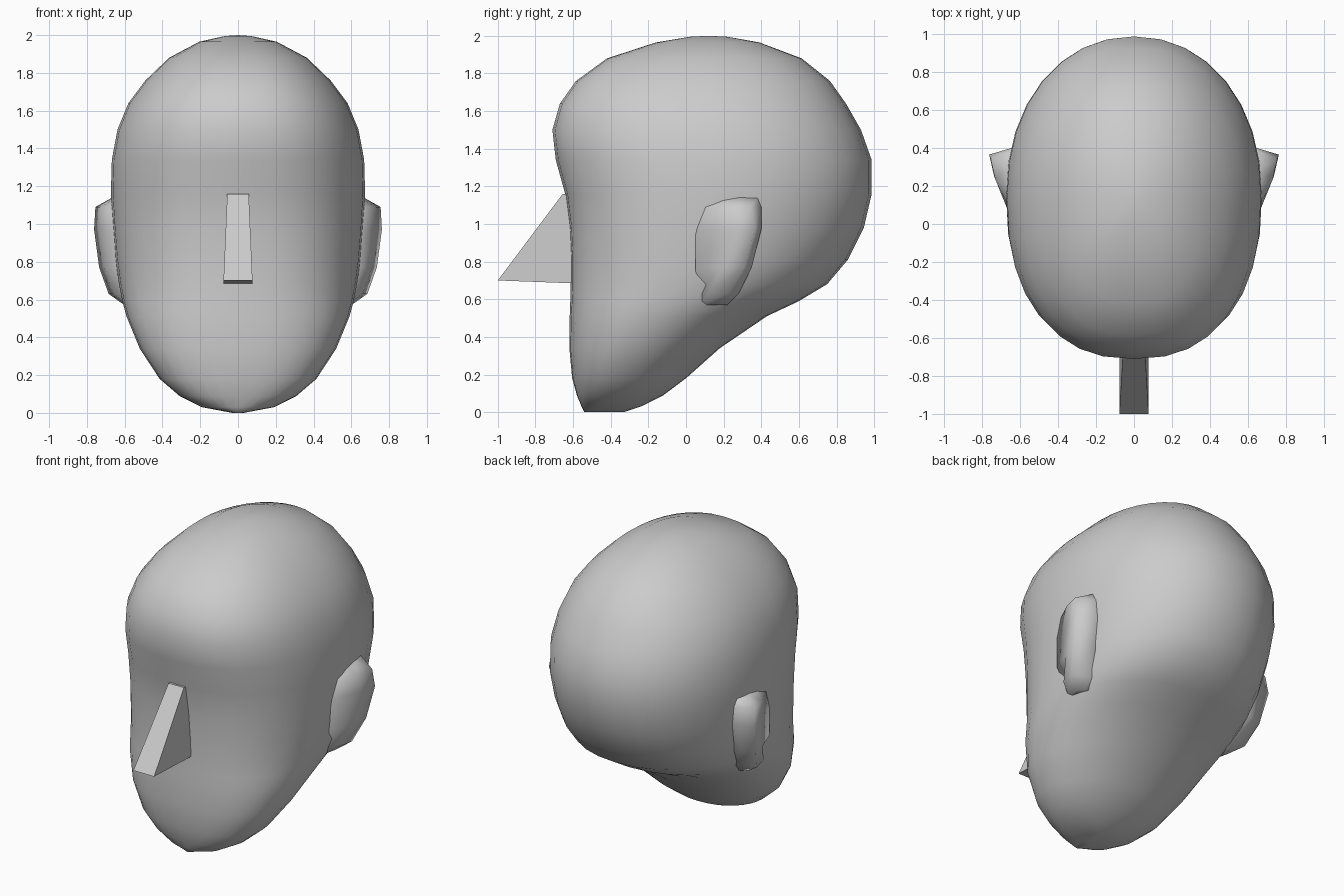
import bpy, bmesh
from math import sin, cos, tau, copysign

if "Cube" in bpy.data.objects:
    bpy.data.objects.remove(bpy.data.objects["Cube"])


def make(name, rings, closed_caps=True, smooth=True, mirror=False):
    """Skin a stack of equal-length point rings and cap both ends."""
    bm = bmesh.new()
    loops = [[bm.verts.new(p) for p in ring] for ring in rings]
    n = len(loops[0])
    for a, b in zip(loops, loops[1:]):
        for i in range(n):
            j = (i + 1) % n
            bm.faces.new((a[i], a[j], b[j], b[i]))
    if closed_caps:
        bm.faces.new(loops[0][::-1])
        bm.faces.new(loops[-1])
    bmesh.ops.remove_doubles(bm, verts=bm.verts[:], dist=1e-5)
    if mirror:
        dup = bmesh.ops.duplicate(bm, geom=bm.verts[:] + bm.edges[:] + bm.faces[:])
        for v in [g for g in dup["geom"] if isinstance(g, bmesh.types.BMVert)]:
            v.co.x = -v.co.x
    bmesh.ops.recalc_face_normals(bm, faces=bm.faces[:])
    me = bpy.data.meshes.new(name)
    bm.to_mesh(me)
    bm.free()
    for f in me.polygons:
        f.use_smooth = smooth
    ob = bpy.data.objects.new(name, me)
    bpy.context.collection.objects.link(ob)
    return ob


# Head: horizontal slices (z, front y, back y, half width, y of widest point)
SLICES = [
    (0.00, -0.54, -0.33, 0.03, -0.44),
    (0.03, -0.555, -0.24, 0.19, -0.41),
    (0.09, -0.58, -0.12, 0.31, -0.37),
    (0.18, -0.605, 0.00, 0.415, -0.33),
    (0.34, -0.62, 0.18, 0.52, -0.25),
    (0.51, -0.618, 0.43, 0.59, -0.12),
    (0.59, -0.615, 0.60, 0.612, -0.04),
    (0.68, -0.613, 0.75, 0.63, 0.03),
    (0.81, -0.613, 0.86, 0.648, 0.08),
    (0.98, -0.62, 0.945, 0.662, 0.12),
    (1.16, -0.642, 0.987, 0.673, 0.15),
    (1.34, -0.692, 0.987, 0.668, 0.15),
    (1.50, -0.71, 0.93, 0.638, 0.13),
    (1.64, -0.67, 0.85, 0.58, 0.12),
    (1.76, -0.585, 0.765, 0.49, 0.11),
    (1.88, -0.42, 0.615, 0.365, 0.11),
    (1.965, -0.16, 0.39, 0.205, 0.12),
    (1.995, 0.02, 0.22, 0.07, 0.12),
    (2.00, 0.12, 0.12, 0.0, 0.12),
]
SEG = 32


def head_ring(z, front, back, w, mid):
    pts = []
    for i in range(SEG):
        c, s = cos(tau * i / SEG), sin(tau * i / SEG)
        e = 2 / (2.4 if s < 0 else 2.1)
        x = copysign(abs(c) ** e, c) * w
        t = abs(s) ** e
        pts.append((x, mid + t * ((front if s < 0 else back) - mid), z))
    return pts


rings = [head_ring(*s) for s in SLICES]
head = make("head", rings[:-1])
bm = bmesh.new()
bm.from_mesh(head.data)
# close the crown to a single top point
crown = max(bm.faces, key=lambda f: f.calc_center_median().z)
bmesh.ops.poke(bm, faces=[crown])
bm.verts.ensure_lookup_table()
bm.verts[-1].co = (0, 0.12, 2.0)
bm.to_mesh(head.data)
bm.free()

# Ears: flared flaps (z, front y, rim x, rim y, back y)
EAR = [
    (0.57, 0.10, 0.60, 0.18, 0.22),
    (0.63, 0.06, 0.685, 0.23, 0.28),
    (0.77, 0.05, 0.735, 0.31, 0.35),
    (0.97, 0.05, 0.762, 0.365, 0.40),
    (1.09, 0.08, 0.755, 0.345, 0.40),
    (1.14, 0.14, 0.665, 0.29, 0.38),
]
make("ears", [[(0.50, fy, z), (0.655 if z > 0.7 else 0.58, fy, z),
               (rx - 0.025, ry - 0.11, z), (rx, ry, z),
               (0.645 if z > 0.7 else 0.57, by, z), (0.50, by, z)]
              for z, fy, rx, ry, by in EAR], mirror=True)

# Nose: flat-sided wedge, slightly wider at the base
make("nose", [[(-w, y, z), (w, y, z), (w, -0.55, zb), (-w, -0.55, zb)]
              for w, y, z, zb in ((0.077, -1.0, 0.70, 0.683), (0.057, -0.655, 1.16, 1.16))],
     smooth=False)
